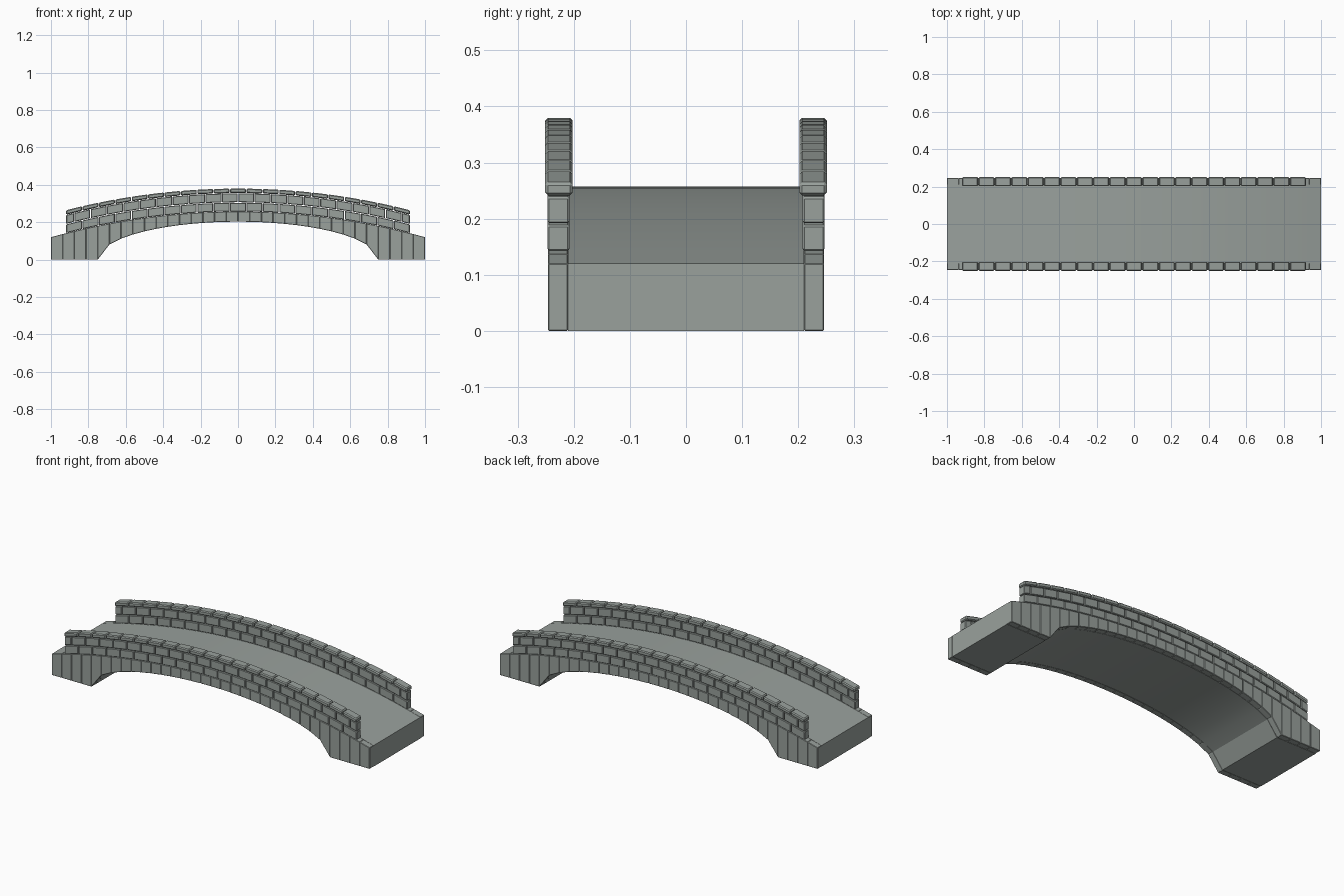
import bpy, bmesh, math

cube = bpy.data.objects.get("Cube")
if cube:
    bpy.data.objects.remove(cube, do_unlink=True)

# Stone material
stone = bpy.data.materials.new("grey_stone")
stone.use_nodes = True
COLOUR = (0.32, 0.355, 0.335, 1)
stone.diffuse_color = COLOUR
bsdf = stone.node_tree.nodes["Principled BSDF"]
bsdf.inputs["Base Color"].default_value = COLOUR
bsdf.inputs["Roughness"].default_value = 0.9

RISE, CROWN = 0.137, 0.257
RADIUS = (1 + RISE ** 2) / (2 * RISE)
ARCH_HALF, ARCH_TOP = 0.75, 0.203
WALL_END, BLOCKS, SEGMENTS = 0.92, 21, 32


def road(x):
    """Height of the road surface."""
    return CROWN - RADIUS + math.sqrt(RADIUS ** 2 - x ** 2)


def arch(x):
    """Height of the underside of the arch."""
    t = min(1, abs(x) / ARCH_HALF)
    return ARCH_TOP * math.sqrt(1 - t * t)


def add_prism(bm, outline, y0, y1):
    """Extrude an outline of (x, z) points from y0 to y1."""
    front = [bm.verts.new((x, y0, z)) for x, z in outline]
    back = [bm.verts.new((x, y1, z)) for x, z in outline]
    bm.faces.new(front)
    bm.faces.new(back[::-1])
    n = len(outline)
    for i in range(n):
        j = (i + 1) % n
        bm.faces.new((front[j], front[i], back[i], back[j]))


def finish(name, bm, bevel=0):
    if bevel:
        bmesh.ops.bevel(bm, geom=bm.edges[:], offset=bevel, segments=1,
                        affect='EDGES', clamp_overlap=True)
    bmesh.ops.recalc_face_normals(bm, faces=bm.faces[:])
    mesh = bpy.data.meshes.new(name)
    bm.to_mesh(mesh)
    bm.free()
    mesh.materials.append(stone)
    obj = bpy.data.objects.new(name, mesh)
    bpy.context.collection.objects.link(obj)
    return obj


def stone_row(name, seams, low, high, y0, y1, gap, bevel):
    """A row of bevelled stones between seams, following two height curves."""
    bm = bmesh.new()
    for a, b in zip(seams, seams[1:]):
        p, q = a + gap, b - gap
        add_prism(bm, [(p, low(a)), (q, low(b)), (q, high(b)), (p, high(a))], y0, y1)
    finish(name, bm, bevel)


# Road deck with the arch opening below
xs = [-1 + 2 * i / SEGMENTS for i in range(SEGMENTS + 1)]
bm = bmesh.new()
under = [(x, arch(x)) for x in xs if abs(x) <= ARCH_HALF]
outline = [(-1, 0)] + under + [(1, 0)] + [(x, road(x)) for x in reversed(xs)]
add_prism(bm, outline, -0.21, 0.21)
deck = finish("road_deck", bm)
bpy.ops.object.select_all(action='DESELECT')
deck.select_set(True)
bpy.context.view_layer.objects.active = deck
bpy.ops.object.shade_smooth_by_angle(angle=math.radians(10))

# Wall seams: full blocks, and a staggered row with half blocks at the ends
pitch = 2 * WALL_END / BLOCKS
full = [-WALL_END + pitch * i for i in range(BLOCKS + 1)]
stagger = [-WALL_END] + [x + pitch / 2 for x in full[:-1]] + [WALL_END]

# Courses: name, seams, bottom and top above the road, inner and outer y, bevel
COURSES = [
    ("lower_wall_course", full, 0.001, 0.047, 0.208, 0.247, 0.003),
    ("middle_wall_course", stagger, 0.050, 0.097, 0.208, 0.247, 0.003),
    ("wall_cap", full, 0.099, 0.123, 0.202, 0.251, 0.005),
]

for side, s in (("front", -1), ("back", 1)):
    stone_row(side + "_arch_stones", xs, arch, road, s * 0.21, s * 0.246, 0, 0.002)
    for name, seams, low, high, inner, outer, bevel in COURSES:
        stone_row(side + "_" + name, seams,
                  lambda x: road(x) + low, lambda x: road(x) + high,
                  s * inner, s * outer, 0.0015, bevel)
